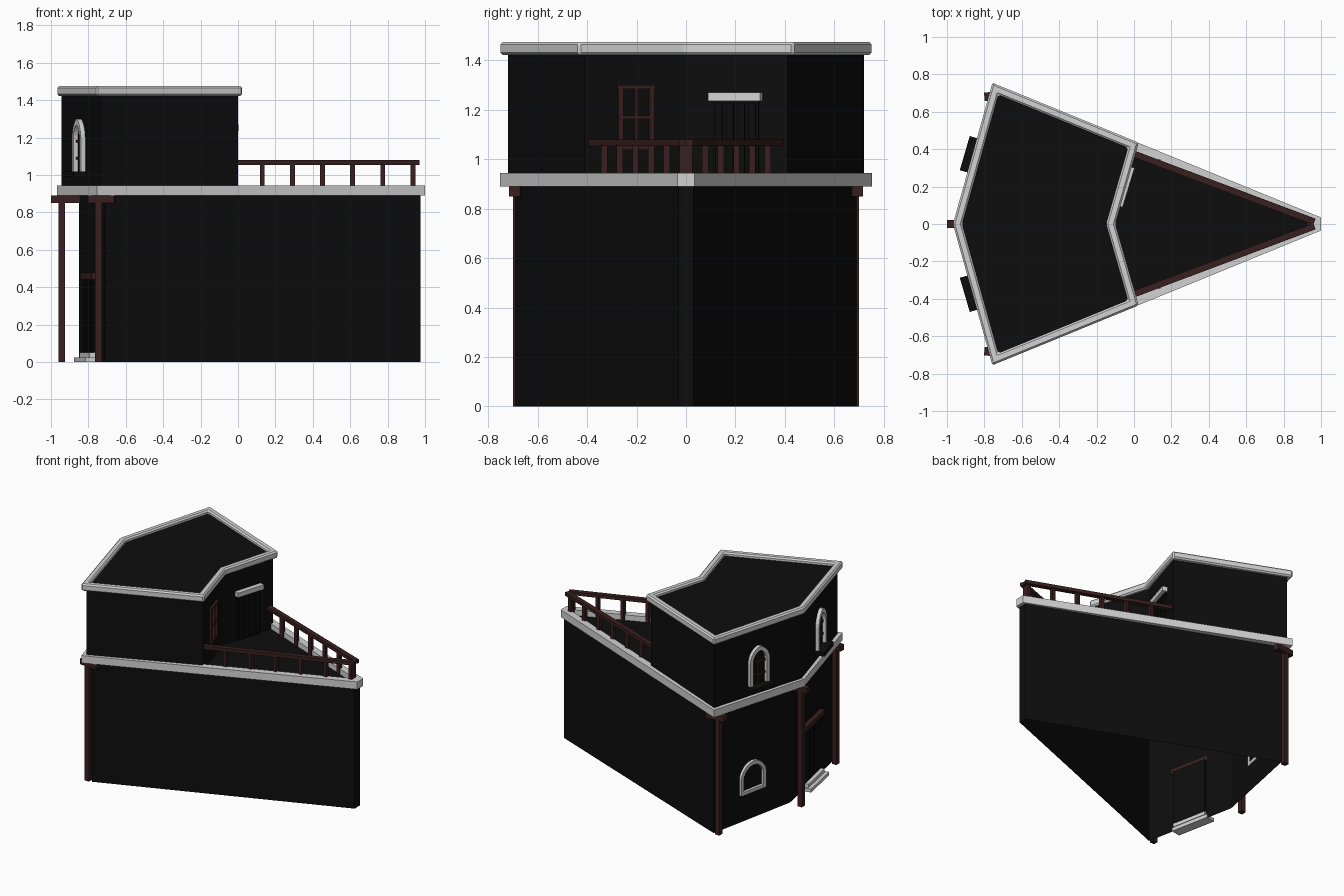
import bpy, bmesh, math
from mathutils import Matrix, Vector

cube = bpy.data.objects.get("Cube")
if cube:
    bpy.data.objects.remove(cube)


def material(name, rgb):
    m = bpy.data.materials.new(name)
    m.use_nodes = True
    m.diffuse_color = (*rgb, 1)
    bsdf = m.node_tree.nodes["Principled BSDF"]
    bsdf.inputs["Base Color"].default_value = (*rgb, 1)
    bsdf.inputs["Roughness"].default_value = 0.8
    return m


BLACK = material("charcoal_black", (0.004, 0.004, 0.004))
BROWN = material("dark_brown_wood", (0.04, 0.014, 0.014))
PALE = material("pale_grey_trim", (0.65, 0.65, 0.65))


def finish(name, bm, mat, matrix=None):
    bmesh.ops.recalc_face_normals(bm, faces=bm.faces)
    if matrix:
        bm.transform(matrix)
    mesh = bpy.data.meshes.new(name)
    bm.to_mesh(mesh)
    bm.free()
    mesh.materials.append(mat)
    ob = bpy.data.objects.new(name, mesh)
    bpy.context.collection.objects.link(ob)
    return ob


def prism(name, outline, z0, z1, mat, bottom=True):
    bm = bmesh.new()
    low = [bm.verts.new((x, y, z0)) for x, y in outline]
    high = [bm.verts.new((x, y, z1)) for x, y in outline]
    n = len(outline)
    for i in range(n):
        j = (i + 1) % n
        bm.faces.new((low[i], low[j], high[j], high[i]))
    bm.faces.new(high)
    if bottom:
        bm.faces.new(low[::-1])
    return finish(name, bm, mat)


def inset(outline, d):
    """Mitred inward offset of a counter-clockwise outline."""
    pts = [Vector(p) for p in outline]
    out = []
    for i, p in enumerate(pts):
        a = (p - pts[i - 1]).normalized()
        b = (pts[(i + 1) % len(pts)] - p).normalized()
        na, nb = Vector((-a.y, a.x)), Vector((-b.y, b.x))
        out.append(tuple(p + (na + nb) * d / (1 + na.dot(nb))))
    return out


def band(name, outer, inner, depth, mat, closed=True, matrix=None, base=0):
    """Flat strip between two outlines, thickened along local z."""
    bm = bmesh.new()
    a = [bm.verts.new((x, y, base)) for x, y in outer]
    b = [bm.verts.new((x, y, base)) for x, y in inner]
    n = len(a)
    for i in range(n if closed else n - 1):
        j = (i + 1) % n
        bm.faces.new((a[i], a[j], b[j], b[i]))
    ext = bmesh.ops.extrude_face_region(bm, geom=bm.faces[:], use_keep_orig=True)
    verts = [v for v in ext["geom"] if isinstance(v, bmesh.types.BMVert)]
    bmesh.ops.translate(bm, verts=verts, vec=(0, 0, depth))
    return finish(name, bm, mat, matrix)


def box(name, centre, size, mat, matrix=None):
    bm = bmesh.new()
    bmesh.ops.create_cube(bm, size=1)
    bm.transform(Matrix.Translation(centre) @ Matrix.Diagonal((*size, 1)))
    return finish(name, bm, mat, matrix)


def beam(name, p, q, width, height, mat):
    p, q = Vector(p), Vector(q)
    d = q - p
    m = Matrix.Translation((p + q) / 2) @ Matrix.Rotation(math.atan2(d.y, d.x), 4, 'Z')
    return box(name, (0, 0, 0), (d.length, width, height), mat, m)


def wall_frame(p, q):
    """Local x along the wall, y outward, z up; p to q runs counter-clockwise."""
    p, q = Vector((*p, 0)), Vector((*q, 0))
    d = (q - p).normalized()
    m = Matrix((-d, (d.y, -d.x, 0), (0, 0, 1))).transposed().to_4x4()
    m.translation = (p + q) / 2
    return m


def arch(w, z0, spring, top, power):
    pts = [(-w / 2, z0)]
    for i in range(11):
        u = -math.cos(math.pi * i / 10)
        pts.append((u * w / 2, spring + (top - spring) * max(0, 1 - abs(u) ** power) ** (1 / max(1, 3.5 - power))))
    return pts + [(w / 2, z0)]


UPRIGHT = Matrix.Rotation(math.pi / 2, 4, 'X')

# Storeys
lower = [(.975, .03), (-.71, .69), (-.85, 0), (-.71, -.69), (.975, -.03)]
ledge = [(1, .035), (-.755, .752), (-.968, 0), (-.755, -.752), (1, -.035)]
upper = [(0, .41), (-.735, .72), (-.945, 0), (-.735, -.72), (0, -.41), (-.125, 0)]
roof = [(.025, .435), (-.757, .755), (-.968, 0), (-.757, -.755), (.025, -.435), (-.1, 0)]
prism("lower_walls", lower, 0, .89, BLACK, bottom=False)
prism("terrace_deck", inset(ledge, .04), .892, .905, BLACK)
band("ledge_trim", ledge, inset(ledge, .05), .055, PALE, base=.89)
prism("upper_walls", upper, .9, 1.43, BLACK)
prism("roof_deck", inset(roof, .03), 1.425, 1.45, BLACK)
trim = band("roof_trim", roof, inset(roof, .048), .053, PALE, base=1.422)
bevel = trim.modifiers.new("chamfer", 'BEVEL')
bevel.width, bevel.segments = .01, 1

# Posts and bracket beams under the ledge
for side, y in (("left", .69), ("middle", 0), ("right", -.69)):
    x0, x1 = (-.84, -1.0) if y == 0 else (-.66, -.80)
    beam(side + "_bracket", (x0, y * 1.005, .87), (x1, y * .985, .87), .045, .04, BROWN)
    px = -.942 if y == 0 else -.746
    box(side + "_post", (px, y * .99, .43), (.036, .036, .86), BROWN)

# Terrace railing
for side in (1, -1):
    tag = "back" if side > 0 else "front"
    beam(tag + "_handrail", (-.02, side * .382, 1.067), (.965, side * .012, 1.067), .035, .025, BROWN)
    for i in range(6):
        x = .13 + .161 * i
        box(f"{tag}_baluster_{i + 1}", (x, side * .383 * (1 - x / .97), .98), (.026, .026, .16), BROWN)

# Pointed upper windows with sills
for tag, i in (("back", 1), ("front", 2)):
    m = wall_frame(upper[i], upper[i + 1])
    band(tag + "_arch_frame", arch(.17, 1.02, 1.19, 1.3, 1.6), arch(.118, 1.02, 1.19, 1.268, 1.6),
         -.03, PALE, False, m @ UPRIGHT, base=.005)
    box(tag + "_window_sill", (0, .03, 1.005), (.19, .075, .03), BLACK, m)
    box(tag + "_window_mullion", (0, .004, 1.14), (.014, .014, .24), BROWN, m)
    for z in (1.09, 1.18):
        box(tag + "_window_bar", (0, .004, z), (.12, .012, .014), BROWN, m)

# Low arched window on the ground floor
m = wall_frame(lower[1], lower[2])
band("ground_window_frame", arch(.23, .2, .33, .43, 2), arch(.18, .225, .325, .4, 2),
     -.025, PALE, True, m @ UPRIGHT, base=.005)

# Entrance door, lintel and steps
m = wall_frame(lower[2], lower[3])
box("entrance_door", (0, 0, .25), (.27, .03, .4), BLACK, m)
for i in range(4):
    box("entrance_door_slat", (-.105 + .07 * i, .016, .25), (.05, .014, .38), BLACK, m)
box("entrance_lintel", (0, .014, .46), (.31, .04, .035), BROWN, m)
box("lower_step", (0, .03, .0125), (.3, .075, .025), PALE, m)
box("upper_step", (0, .015, .0375), (.27, .055, .025), PALE, m)

# Terrace window with brown frame
m = wall_frame(upper[4], upper[5])
for x, w in ((-.066, .02), (0, .012), (.066, .02)):
    box("terrace_window_upright", (x, .004, 1.17), (w, .025, .26), BROWN, m)
for z, w in ((1.045, .15), (1.17, .13), (1.293, .16)):
    box("terrace_window_rail", (0, .004, z), (w, .025, .016), BROWN, m)

# Terrace door with pale lintel
m = wall_frame(upper[5], upper[0])
box("terrace_door", (0, 0, 1.07), (.19, .02, .33), BLACK, m)
for i in range(4):
    box("terrace_door_slat", (-.07 + .047 * i, .012, 1.07), (.03, .014, .31), BLACK, m)
box("terrace_lintel", (0, .015, 1.253), (.22, .04, .035), PALE, m)
